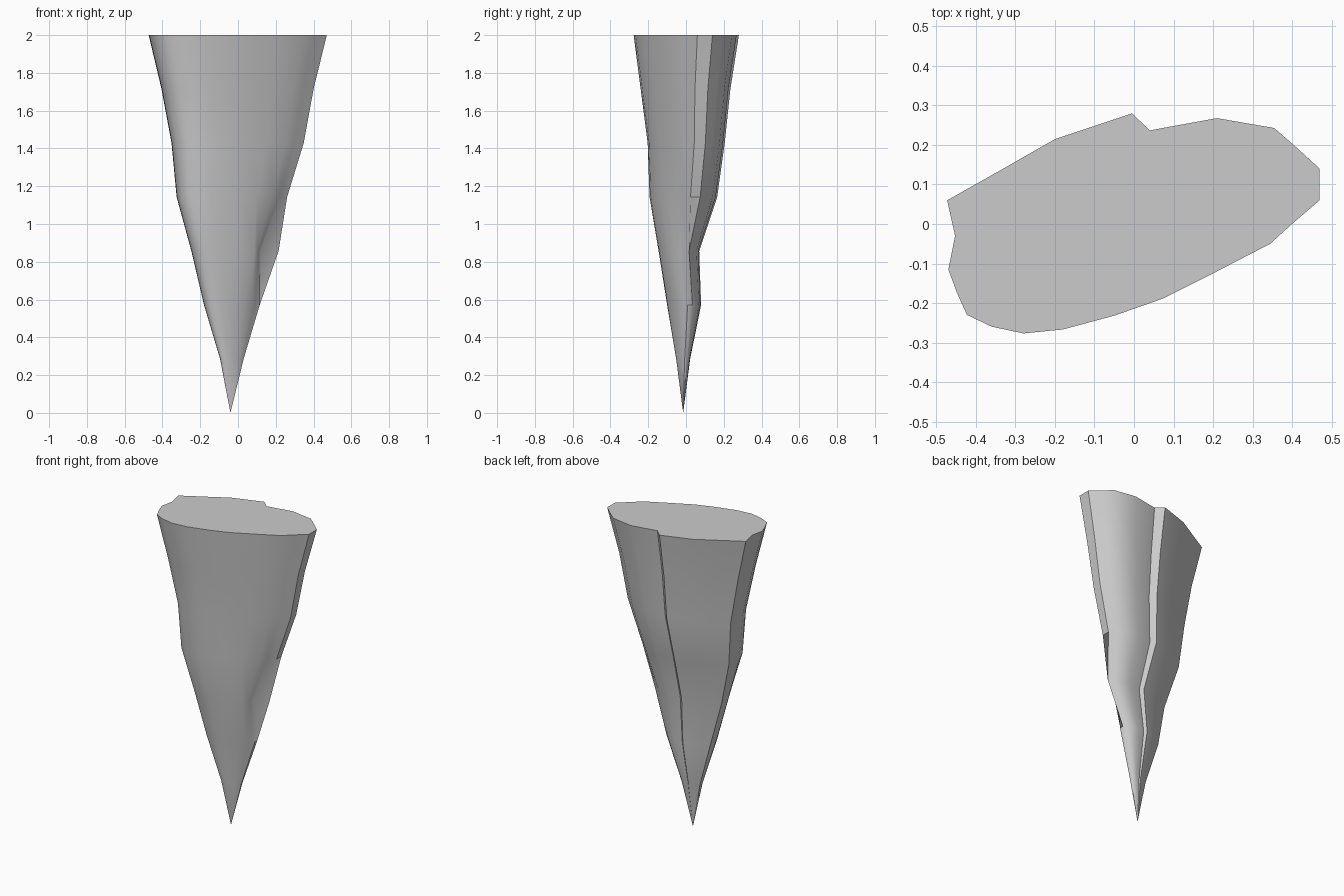
import bpy, bmesh, math

if "Cube" in bpy.data.objects:
    bpy.data.objects.remove(bpy.data.objects["Cube"])

# Outline of the broken top face, clockwise from the back notch
OUTLINE = [(-.005, .28), (.04, .237), (.21, .268), (.355, .243), (.41, .195),
           (.47, .14), (.47, .06), (.40, 0), (.345, -.05), (.21, -.12),
           (.07, -.19), (-.05, -.232), (-.18, -.267), (-.28, -.277),
           (-.36, -.26), (-.423, -.23), (-.448, -.175), (-.47, -.115),
           (-.453, -.03), (-.473, .06), (-.34, .135), (-.2, .215)]

# Extents of each ring: x min, x max, y min, y max (bottom to top)
EXTENTS = [(-.095, .03, -.052, .022), (-.18, .115, -.10, .08),
           (-.247, .215, -.145, .07), (-.325, .26, -.193, .165),
           (-.352, .348, -.203, .205), (-.405, .40, -.24, .235),
           (-.473, .47, -.277, .28)]

# Chipped step on the right side, on the third ring
CHIP = {6: (.12, -.002), 7: (.11, -.03), 8: (.10, -.055)}


def remap(v, lo, hi, a, b):
    return a + (v - lo) / (hi - lo) * (b - a)


bm = bmesh.new()
tip = bm.verts.new((-.04, -.015, 0))
rings = []
for i, (x0, x1, y0, y1) in enumerate(EXTENTS):
    z = 2 * (i + 1) / 7
    ring = []
    for k, (x, y) in enumerate(OUTLINE):
        p = (remap(x, -.473, .47, x0, x1), remap(y, -.277, .28, y0, y1))
        if i == 2:
            p = CHIP.get(k, p)
        ring.append(bm.verts.new((*p, z)))
    rings.append(ring)

# Sides, tip and flat top
n = len(OUTLINE)
for k in range(n):
    j = (k + 1) % n
    bm.faces.new((tip, rings[0][j], rings[0][k]))
    for a, b in zip(rings, rings[1:]):
        bm.faces.new((a[k], a[j], b[j], b[k]))
bm.faces.new(rings[-1])
bmesh.ops.recalc_face_normals(bm, faces=bm.faces)

mesh = bpy.data.meshes.new("rock_spike")
bm.to_mesh(mesh)
bm.free()
spike = bpy.data.objects.new("rock_spike", mesh)
bpy.context.collection.objects.link(spike)
bpy.context.view_layer.objects.active = spike
spike.select_set(True)
bpy.ops.object.shade_smooth_by_angle(angle=math.radians(45))
